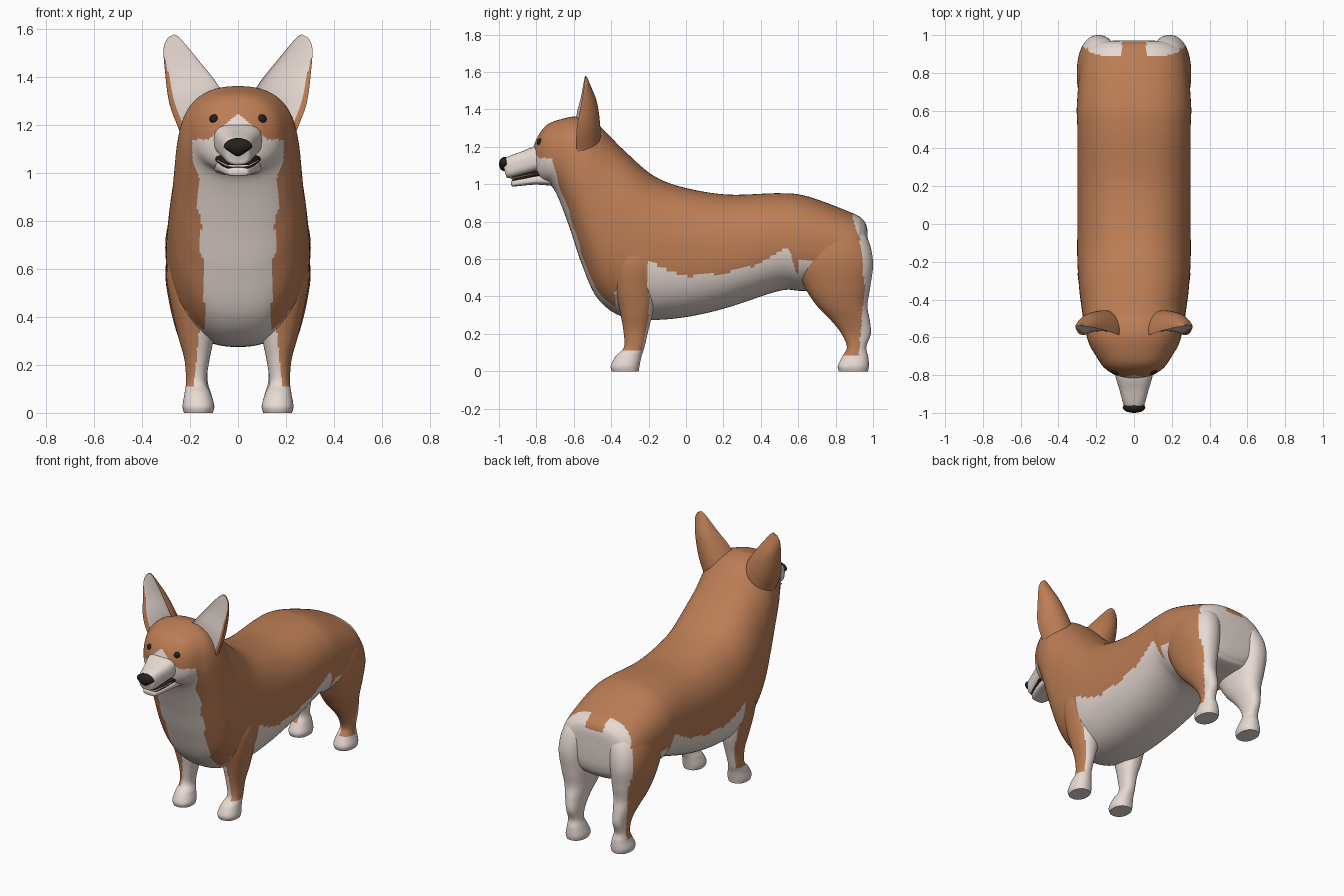
import bpy, bmesh, math
from mathutils import Vector


def material(name, rgb):
    m = bpy.data.materials.new(name)
    m.diffuse_color = (*rgb, 1)
    return m


ORANGE = material("orange_fur", (0.50, 0.205, 0.09))
WHITE = material("white_fur", (0.80, 0.70, 0.65))
BLACK = material("black", (0.018, 0.014, 0.012))


def interp(t, pts):
    """Piecewise linear lookup."""
    if t <= pts[0][0]:
        return pts[0][1]
    for (a, u), (b, v) in zip(pts, pts[1:]):
        if t <= b:
            return u + (v - u) * (t - a) / (b - a)
    return pts[-1][1]


def spline(secs, steps):
    """Smoothly interpolate a list of section tuples."""
    out = []
    for i in range(len(secs) - 1):
        p0, p1 = secs[max(i - 1, 0)], secs[i]
        p2, p3 = secs[i + 1], secs[min(i + 2, len(secs) - 1)]
        for s in range(steps):
            t = s / steps
            out.append([b + 0.5 * t * (c - a + t * (2 * a - 5 * b + 4 * c - d + t * (3 * (b - c) + d - a)))
                        for a, b, c, d in zip(p0, p1, p2, p3)])
    return out + [list(secs[-1])]


def finish(name, bm, mats, rule=None):
    bmesh.ops.recalc_face_normals(bm, faces=bm.faces)
    bm.normal_update()
    if rule:
        for f in bm.faces:
            f.material_index = int(rule(f.calc_center_median(), f.normal))
    me = bpy.data.meshes.new(name)
    bm.to_mesh(me)
    bm.free()
    for m in mats:
        me.materials.append(m)
    ob = bpy.data.objects.new(name, me)
    bpy.context.collection.objects.link(ob)
    return ob


def loft(name, secs, shape, mats, rule=None, steps=6, sides=48, side=1):
    """Skin a closed tube through sections; side=-1 mirrors it in x."""
    bm = bmesh.new()
    rings = []
    for s in spline(secs, steps):
        pts = [shape(s, 2 * math.pi * k / sides) for k in range(sides)]
        rings.append([bm.verts.new((x * side, y, z)) for x, y, z in pts])
    for a, b in zip(rings, rings[1:]):
        for k in range(sides):
            j = (k + 1) % sides
            bm.faces.new((a[k], a[j], b[j], b[k]))
    bm.faces.new(rings[0])
    bm.faces.new(rings[-1])
    return finish(name, bm, mats, rule)


def spow(v, p):
    return math.copysign(abs(v) ** p, v)


# section shapes
def upright(p):
    def shape(s, a):     # (top y, top z, bottom y, bottom z, half width)
        ty, tz, by, bz, w = s
        k = (1 + spow(math.cos(a), p)) / 2
        return w * spow(math.sin(a), p), by + (ty - by) * k, bz + (tz - bz) * k
    return shape


def level(s, a):         # (z, centre x, centre y, radius x, radius y)
    z, cx, cy, rx, ry = s
    return cx + rx * spow(math.cos(a), 0.9), cy + ry * spow(math.sin(a), 0.9), z


def ear_shape(s, a):     # (inner x, inner z, outer x, outer z, y, depth)
    ix, iz, ox, oz, y, d = s
    k = (1 + math.cos(a)) / 2
    bulge = math.sin(a) if a < math.pi else -0.15 * math.sin(a)
    return ix + (ox - ix) * k, y + d * bulge, iz + (oz - iz) * k


# coat marking rules
def rear_white(c):
    x, y, z = abs(c.x), c.y, c.z
    if z > 0.77 and x < 0.065:
        return False
    return y > interp(z, [(0.1, 0.925), (0.45, 0.955), (0.7, 0.93), (0.82, 0.89)])


def body_white(c, n):
    x, y, z = abs(c.x), c.y, c.z
    ripple = 0.008 * math.sin(45 * z + 30 * y)
    if y < -0.72 and z < 1.25 - 0.9 * x:                      # blaze
        return True
    if z < 1.14 and y < interp(z, [(0.5, -0.38), (1.14, -0.62)]):   # chest and cheeks
        return x < ripple + interp(z, [(0.35, 0.15), (0.5, 0.14), (0.7, 0.155),
                                       (1.0, 0.172), (1.08, 0.185), (1.14, 0.2)])
    if y > 0.6 and z < 0.6 and (n.z < -0.3 or x < 0.15):      # groin
        return True
    belly = interp(y, [(-0.38, 0.42), (-0.21, 0.42), (-0.2, 0.59), (-0.14, 0.55), (0, 0.515),
                       (0.2, 0.52), (0.4, 0.58), (0.5, 0.645), (0.55, 0.645), (0.62, 0.46)])
    return (y > -0.4 and z < belly + ripple) or rear_white(c)


def front_leg_white(c, n):
    x, y, z = abs(c.x), c.y, c.z
    if z > 0.6:
        return False
    return (z < 0.11 or x < interp(z, [(0.11, 0.185), (0.4, 0.155), (0.6, 0.15)])
            or y > interp(z, [(0.12, -0.235), (0.3, -0.2), (0.6, -0.19)]))


def hind_leg_white(c, n):
    return c.z < 0.085 or (abs(c.x) < 0.155 and c.z < 0.55) or rear_white(c)


def ear_white(c, n):
    edge = interp(c.z, [(1.2, 0.23), (1.3, 0.268), (1.45, 0.297), (1.52, 0.32)])
    return n.y < -0.3 and abs(c.x) < edge and c.z > 1.19


COAT = [ORANGE, WHITE]

# torso, neck and head in one skin
loft("body", [
    (0.972, 0.70, 0.972, 0.62, 0.03), (0.968, 0.765, 0.965, 0.53, 0.16),
    (0.945, 0.812, 0.94, 0.47, 0.235), (0.88, 0.85, 0.88, 0.44, 0.277),
    (0.65, 0.935, 0.63, 0.43, 0.302), (0.5, 0.952, 0.5, 0.43, 0.30),
    (0.22, 0.945, 0.22, 0.34, 0.30), (-0.02, 0.985, 0.0, 0.29, 0.30),
    (-0.18, 1.05, -0.2, 0.275, 0.30), (-0.33, 1.18, -0.36, 0.30, 0.29),
    (-0.40, 1.25, -0.48, 0.40, 0.278), (-0.45, 1.30, -0.56, 0.58, 0.268),
    (-0.50, 1.34, -0.62, 0.76, 0.258), (-0.58, 1.362, -0.68, 0.92, 0.238),
    (-0.66, 1.35, -0.72, 0.99, 0.205), (-0.74, 1.32, -0.765, 1.01, 0.165),
    (-0.79, 1.26, -0.79, 1.03, 0.118), (-0.82, 1.19, -0.80, 1.06, 0.07)],
    upright(0.85), COAT, body_white, steps=14, sides=128)

# muzzle, jaw and mouth
loft("muzzle", [
    (-0.72, 1.20, -0.72, 1.078, 0.10), (-0.80, 1.205, -0.79, 1.068, 0.10),
    (-0.88, 1.175, -0.87, 1.05, 0.078), (-0.96, 1.145, -0.95, 1.034, 0.055),
    (-0.985, 1.125, -0.965, 1.055, 0.035)], upright(0.68), [WHITE])
loft("jaw", [
    (-0.72, 1.064, -0.72, 0.992, 0.10), (-0.80, 1.051, -0.80, 0.998, 0.088),
    (-0.87, 1.037, -0.87, 0.993, 0.07), (-0.925, 1.024, -0.925, 0.988, 0.047),
    (-0.935, 1.014, -0.935, 0.997, 0.03)], upright(0.6), [WHITE])
loft("mouth", [
    (-0.72, 1.09, -0.72, 1.045, 0.103), (-0.80, 1.076, -0.80, 1.038, 0.091),
    (-0.87, 1.058, -0.87, 1.022, 0.07), (-0.935, 1.04, -0.925, 1.014, 0.045)],
    upright(0.6), [BLACK])
loft("teeth", [
    (-0.82, 1.057, -0.82, 1.050, 0.090), (-0.87, 1.047, -0.87, 1.040, 0.074),
    (-0.938, 1.033, -0.938, 1.026, 0.05)], upright(0.5), [WHITE], sides=24)

# nose: a squashed ball, narrower at the bottom
bm = bmesh.new()
bmesh.ops.create_uvsphere(bm, u_segments=24, v_segments=14, radius=1)
for v in bm.verts:
    taper = 1 if v.co.z > 0 else 1 + 0.6 * v.co.z
    v.co = Vector((0.06 * v.co.x * taper, -0.971 + 0.029 * v.co.y, 1.108 + 0.038 * v.co.z))
finish("nose", bm, [BLACK])

# paired parts
for side, tag in ((1, "right"), (-1, "left")):
    loft("front_leg_" + tag, [
        (0.0, 0.165, -0.325, 0.060, 0.072), (0.03, 0.165, -0.325, 0.066, 0.077),
        (0.08, 0.168, -0.307, 0.055, 0.069), (0.13, 0.174, -0.277, 0.043, 0.055),
        (0.22, 0.171, -0.268, 0.052, 0.067), (0.32, 0.175, -0.265, 0.075, 0.088),
        (0.45, 0.185, -0.27, 0.094, 0.11), (0.58, 0.185, -0.265, 0.113, 0.12),
        (0.70, 0.17, -0.26, 0.10, 0.10), (0.78, 0.15, -0.25, 0.06, 0.06)],
        level, COAT, front_leg_white, side=side, sides=64, steps=9)
    loft("hind_leg_" + tag, [
        (0.0, 0.165, 0.895, 0.060, 0.078), (0.03, 0.165, 0.895, 0.066, 0.083),
        (0.08, 0.165, 0.905, 0.053, 0.069), (0.13, 0.169, 0.912, 0.043, 0.052),
        (0.20, 0.17, 0.91, 0.045, 0.078), (0.27, 0.175, 0.88, 0.058, 0.103),
        (0.35, 0.18, 0.835, 0.08, 0.135), (0.45, 0.185, 0.81, 0.10, 0.175),
        (0.58, 0.188, 0.795, 0.115, 0.205), (0.70, 0.172, 0.785, 0.112, 0.19),
        (0.78, 0.15, 0.77, 0.085, 0.145), (0.81, 0.13, 0.75, 0.04, 0.07)],
        level, COAT, hind_leg_white, side=side, sides=64, steps=9)
    loft("ear_" + tag, [
        (0.02, 1.17, 0.19, 1.03, -0.55, 0.09),
        (0.045, 1.29, 0.242, 1.17, -0.582, 0.125), (0.085, 1.37, 0.286, 1.29, -0.585, 0.125),
        (0.16, 1.465, 0.304, 1.42, -0.562, 0.085), (0.235, 1.555, 0.31, 1.52, -0.545, 0.03),
        (0.265, 1.578, 0.292, 1.565, -0.54, 0.012)],
        ear_shape, COAT, ear_white, side=side, sides=48, steps=9)

    # eye: a small ball pressed into the brow
    bm = bmesh.new()
    bmesh.ops.create_uvsphere(bm, u_segments=16, v_segments=10, radius=0.02)
    for v in bm.verts:
        v.co += Vector((side * 0.099, -0.778, 1.225))
    finish("eye_" + tag, bm, [BLACK])

# smooth shading everywhere, sharp edges kept
bpy.ops.object.select_all(action="SELECT")
bpy.context.view_layer.objects.active = bpy.data.objects["body"]
bpy.ops.object.shade_smooth_by_angle(angle=math.radians(50))
